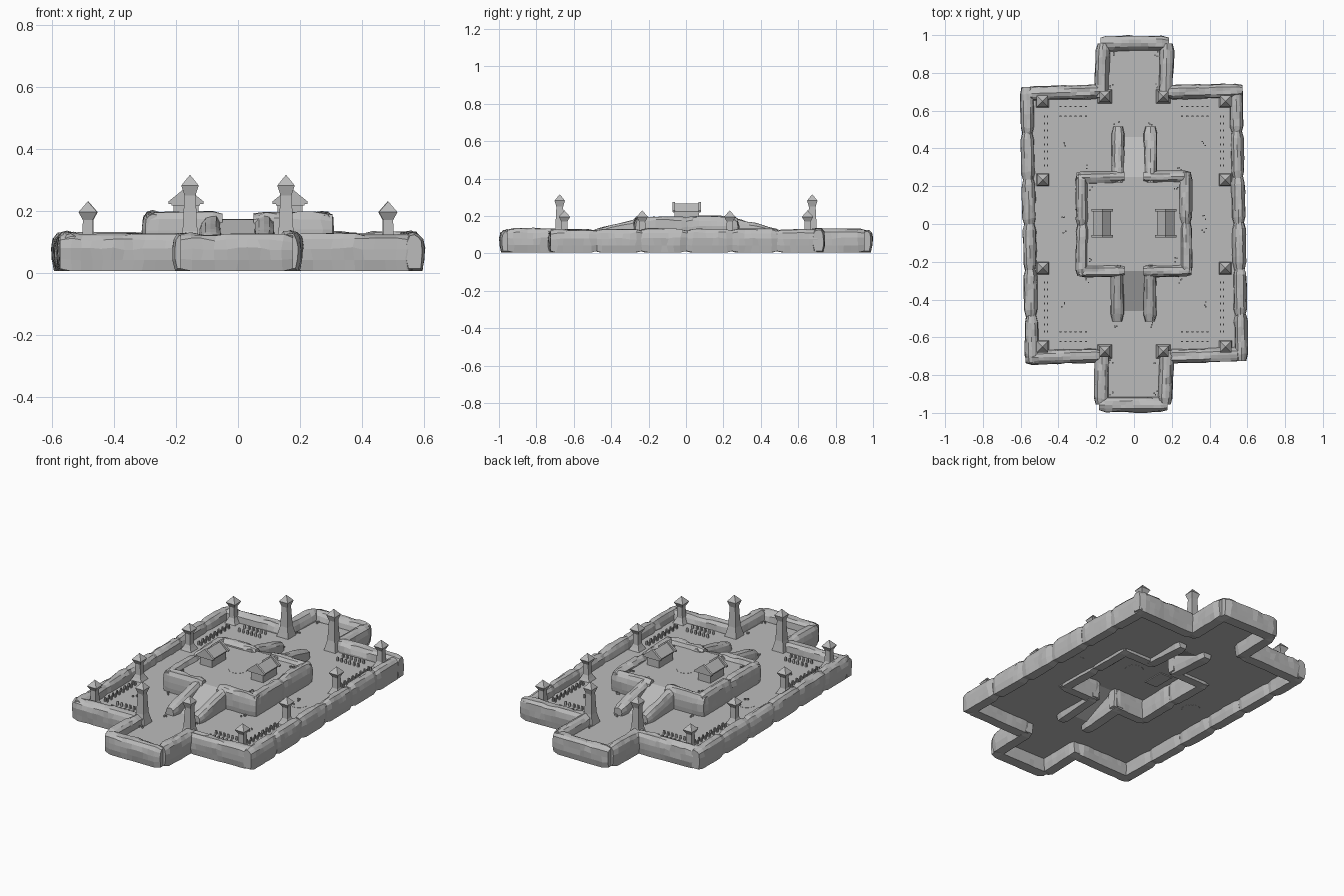
import bpy, bmesh, random
from math import cos, sin, pi
from mathutils import Vector

random.seed(4)
cube = bpy.data.objects.get("Cube")
if cube:
    bpy.data.objects.remove(cube, do_unlink=True)

FLOOR, PLATFORM = 0.075, 0.172

stone = bpy.data.materials.new("grey stone")
stone.use_nodes = True
stone.diffuse_color = (0.5, 0.5, 0.5, 1)
stone.node_tree.nodes["Principled BSDF"].inputs["Base Color"].default_value = (0.5, 0.5, 0.5, 1)


def finish(name, bm, fix_normals=True):
    if fix_normals:
        bmesh.ops.recalc_face_normals(bm, faces=bm.faces[:])
    mesh = bpy.data.meshes.new(name)
    bm.to_mesh(mesh)
    bm.free()
    mesh.materials.append(stone)
    obj = bpy.data.objects.new(name, mesh)
    bpy.context.collection.objects.link(obj)
    return obj


def loft(bm, rings):
    """Skin a list of equal rings and cap both ends."""
    loops = [[bm.verts.new(p) for p in ring] for ring in rings]
    n = len(loops[0])
    for a, b in zip(loops, loops[1:]):
        for i in range(n):
            j = (i + 1) % n
            bm.faces.new((a[i], a[j], b[j], b[i]))
    bm.faces.new(loops[0][::-1])
    bm.faces.new(loops[-1])


def box(bm, x, y, z, sx, sy, sz):
    def ring(h):
        return [(x + i * sx / 2, y + j * sy / 2, h)
                for i, j in ((-1, -1), (1, -1), (1, 1), (-1, 1))]
    loft(bm, [ring(z), ring(z + sz)])


# Weathered rock block: an uneven barrel section swept between two points
SECTION = [(-.75, 0), (.75, 0), (.95, .3), (1, .6), (.86, .84), (.5, .97),
           (0, 1), (-.5, .97), (-.86, .84), (-1, .6), (-.95, .3)]


def rock(name, start, end, bottom, top, half=0.038, end_top=None, end_bottom=None):
    p, q = Vector(start), Vector(end)
    along = (q - p).normalized()
    side = Vector((along.y, -along.x))
    steps = max(5, round((q - p).length / 0.035))
    end_top = top if end_top is None else end_top
    end_bottom = bottom if end_bottom is None else end_bottom
    ledge = [random.uniform(-.06, .06) for _ in SECTION]
    rings = []
    for k in range(steps + 1):
        t = k / steps
        edge = 0.74 if k in (0, steps) else 1
        centre = p.lerp(q, t)
        low = bottom + (end_bottom - bottom) * t
        high = top + (end_top - top) * t
        ring = []
        for i, (u, v) in enumerate(SECTION):
            if random.random() < .4:      # strata break off in steps
                ledge[i] = random.uniform(-.1, .07)
            w = .5 + (v - .5) * (edge * .5 + .5) + (ledge[i] * .5 if v > .5 else 0)
            slip = random.uniform(-.007, .007) if 0 < k < steps else 0
            xy = centre + side * half * edge * u * (1 + ledge[i]) + along * slip
            ring.append((xy.x, xy.y, low + w * (high - low)))
        rings.append(ring)
    bm = bmesh.new()
    loft(bm, rings)
    return finish(name, bm)


# Outer rampart; s turns each piece half a circle about the centre
for s, end in ((1, "front"), (-1, "back")):
    left = "left" if s > 0 else "right"
    right = "right" if s > 0 else "left"

    def outer(name, a, b, half=0.038):
        lift = random.uniform(-.004, .004)
        rock(name, (a[0] * s, a[1] * s), (b[0] * s, b[1] * s), .005, .131 + lift, half)

    for k in range(6):
        y = -.725 + k * .242
        x = .569 - k * .005
        outer(f"{left}_rampart_{k + 1}", (x, y), (x - .004, y + .248), .036)
    outer(f"{end}_{left}_rampart", (.17, -.702), (.575, -.69))
    outer(f"{end}_{right}_rampart", (-.17, -.697), (-.575, -.708))
    outer(f"{end}_{left}_bastion_side", (.175, -.67), (.165, -.955))
    outer(f"{end}_{right}_bastion_side", (-.168, -.67), (-.175, -.955))
    outer(f"{end}_bastion_wall", (-.185, -.957), (.178, -.957), .041)

# Inner rampart and the sloping walls beside the ramps
for s, end in ((1, "front"), (-1, "back")):
    left = "left" if s > 0 else "right"
    right = "right" if s > 0 else "left"

    def inner(name, a, b, half=0.034, **slope):
        rock(name, (a[0] * s, a[1] * s), (b[0] * s, b[1] * s), .06, .198, half, **slope)

    inner(f"{end}_{left}_inner_wall", (.05, -.25), (.305, -.245))
    inner(f"{end}_{right}_inner_wall", (-.05, -.248), (-.295, -.252))
    inner(f"{left}_inner_wall_front", (.278, -.265), (.274, .01))
    inner(f"{left}_inner_wall_back", (.272, 0), (.275, .275))
    for x, label in ((.084, left), (-.088, right)):
        inner(f"{end}_{label}_ramp_wall", (x, -.22), (x, -.515), .035,
              end_top=.125, end_bottom=.04)

# Courtyard sheet, open beneath the platform and ramps
bm = bmesh.new()


def sheet(x0, y0, x1, y1, z0, z1=None):
    z1 = z0 if z1 is None else z1
    bm.faces.new([bm.verts.new(p) for p in
                  ((x0, y0, z0), (x1, y0, z0), (x1, y1, z1), (x0, y1, z1))])


for s in (-1, 1):
    a, b = sorted((.27 * s, .56 * s))
    sheet(a, -.7, b, .7, FLOOR)
    a, b = sorted((.46 * s, .7 * s))
    sheet(-.27, a, .27, b, FLOOR)
    a, b = sorted((.7 * s, .96 * s))
    sheet(-.17, a, .17, b, FLOOR)
    for t in (-1, 1):
        x0, x1 = sorted((.085 * t, .27 * t))
        y0, y1 = sorted((.25 * s, .46 * s))
        sheet(x0, y0, x1, y1, FLOOR)
finish("courtyard", bm, False)

# Raised platform with a ramp at each end
bm = bmesh.new()
sheet(-.28, -.25, .28, .25, PLATFORM)
sheet(-.085, -.46, .085, -.25, FLOOR, PLATFORM)
sheet(-.085, .25, .085, .46, PLATFORM, FLOOR)
finish("platform_and_ramps", bm, False)

# Square towers: flared foot, tapering shaft, spreading head, pointed cap
SHORT = [(.034, FLOOR), (.026, .09), (.018, .108), (.016, .17),
         (.03, .196), (.0005, .23)]
TALL = [(.038, FLOOR), (.032, .1), (.024, .135), (.018, .25),
        (.028, .282), (.0005, .316)]


def tower(name, x, y, profile):
    bm = bmesh.new()
    loft(bm, [[(x + i * r, y + j * r, z) for i, j in ((-1, -1), (1, -1), (1, 1), (-1, 1))]
              for r, z in profile])
    finish(name, bm)


for sx, side in ((1, "left"), (-1, "right")):
    for sy, end in ((-1, "front"), (1, "back")):
        tower(f"{end}_{side}_corner_tower", .485 * sx, .65 * sy, SHORT)
        tower(f"{end}_{side}_side_tower", .483 * sx, .234 * sy, SHORT)
        tower(f"{end}_{side}_gate_tower", .155 * sx, .675 * sy, TALL)


# Houses: walls, pitched roof and raised gable ends
def gable(bm, x, y, length, half, eave, ridge, thick):
    outline = [(-half, eave), (half, eave), (half, eave + thick), (0, ridge), (-half, eave + thick)]
    loft(bm, [[(x + u, y + d * length / 2, z) for u, z in outline] for d in (-1, 1)])


for sx, side in ((1, "left"), (-1, "right")):
    bm = bmesh.new()
    x = .168 * sx
    box(bm, x, .004, PLATFORM - .005, .08, .13, .06)
    gable(bm, x, .004, .145, .046, .218, .266, .006)
    for y in (-.066, .074):
        gable(bm, x, y, .013, .057, .222, .276, .008)
    finish(f"{side}_house", bm)

# Rows of small marker stones and scattered pebbles
bm = bmesh.new()
for sx in (-1, 1):
    for sy in (-1, 1):
        for k in range(6):
            for y in (.57, .622):
                box(bm, (.255 + k * .027) * sx, y * sy, FLOOR, .011, .007, .022)
        for k in range(8):
            for x in (.458, .474):
                box(bm, x * sx, (.31 + k * .037) * sy, FLOOR, .007, .011, .022)
        for x, y, z in ((.37, .425, FLOOR), (.24, .3, FLOOR), (.09, .535, FLOOR),
                        (.12, .9, FLOOR), (.22, .19, PLATFORM), (.37, .035, FLOOR),
                        (.12, .73, FLOOR)):
            for _ in range(3):
                box(bm, x * sx + random.uniform(-.014, .014),
                    y * sy + random.uniform(-.014, .014), z, .007, .007, .009)
finish("marker_stones", bm)

# Round paving slabs in the court and on the platform
bm = bmesh.new()
for x, z in ((-.4, FLOOR), (0, PLATFORM), (.4, FLOOR)):
    loft(bm, [[(x + .05 * cos(a * pi / 12), .05 * sin(a * pi / 12), z + h)
               for a in range(24)] for h in (-.001, .001)])
finish("paving_discs", bm)
